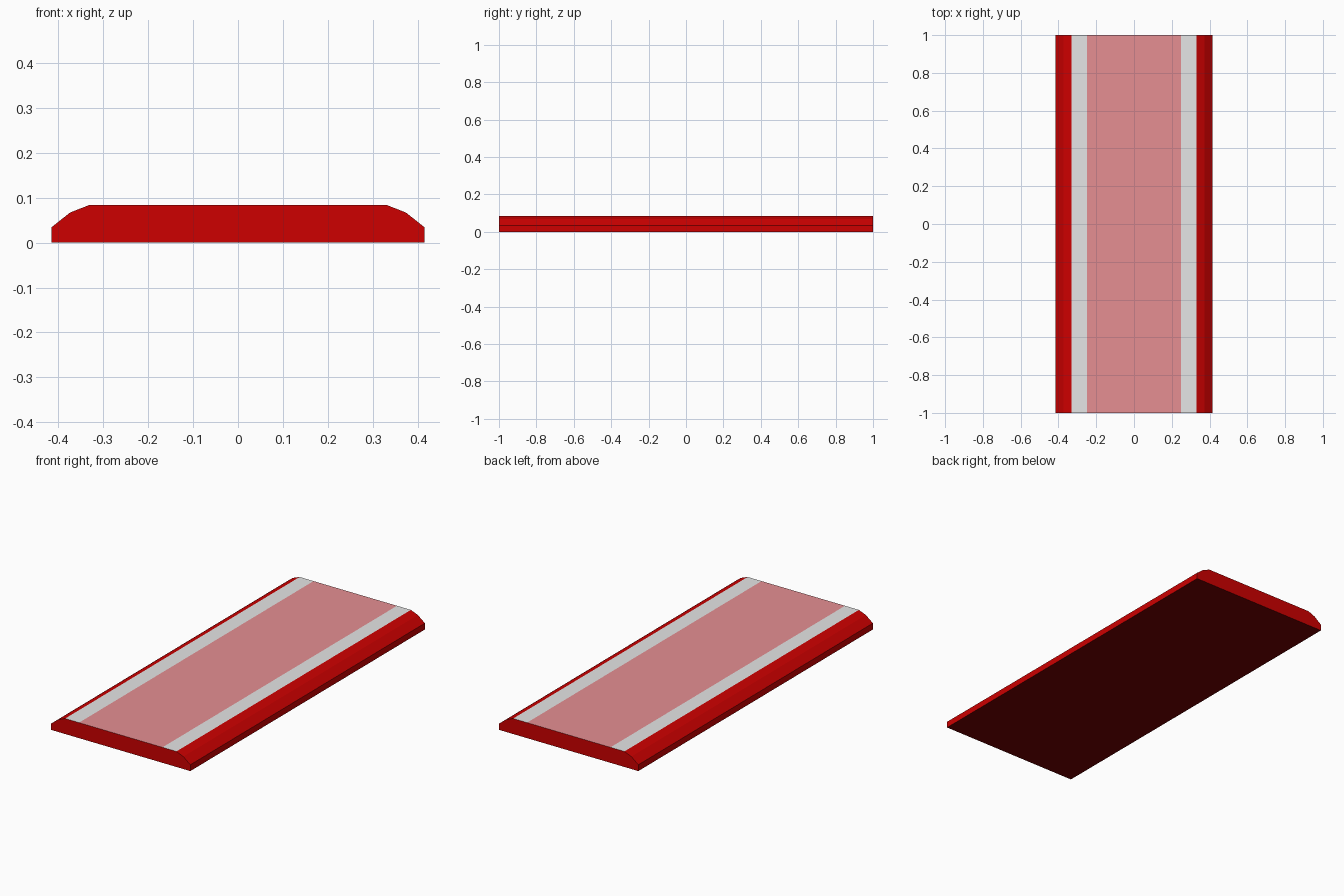
import bpy, bmesh

if "Cube" in bpy.data.objects:
    bpy.data.objects.remove(bpy.data.objects["Cube"])

HALF_LENGTH = 1.0
# Right half of the cross-section (x, z), from the bottom edge up to the top centre band
HALF = [(0.4155, 0.0), (0.4155, 0.034), (0.374, 0.067), (0.332, 0.0835), (0.249, 0.0835)]
PROFILE = HALF + [(-x, z) for x, z in reversed(HALF)]


def material(name, rgb):
    m = bpy.data.materials.new(name)
    m.diffuse_color = (*rgb, 1.0)
    m.use_nodes = True
    m.node_tree.nodes["Principled BSDF"].inputs["Base Color"].default_value = m.diffuse_color
    return m


# Extrude the cross-section along y
bm = bmesh.new()
section = bm.faces.new([bm.verts.new((x, -HALF_LENGTH, z)) for x, z in PROFILE])
new = bmesh.ops.extrude_face_region(bm, geom=[section], use_keep_orig=True)["geom"]
bmesh.ops.translate(bm, vec=(0, 2 * HALF_LENGTH, 0),
                    verts=[v for v in new if isinstance(v, bmesh.types.BMVert)])
bmesh.ops.recalc_face_normals(bm, faces=bm.faces)

# Top faces: pink centre band, grey border strips; dark red underside; the rest red
for f in bm.faces:
    if f.normal.z > 0.99:
        f.material_index = 1 if abs(f.calc_center_median().x) < 0.1 else 2
    elif f.normal.z < -0.99:
        f.material_index = 3

mesh = bpy.data.meshes.new("track_slab")
bm.to_mesh(mesh)
bm.free()
for m in (material("red", (0.61, 0.0, 0.0)),
          material("dusty_pink", (0.79, 0.275, 0.29)),
          material("light_grey", (0.79, 0.79, 0.79)),
          material("dark_red", (0.17, 0.0, 0.0))):
    mesh.materials.append(m)
slab = bpy.data.objects.new("track_slab", mesh)
bpy.context.collection.objects.link(slab)
